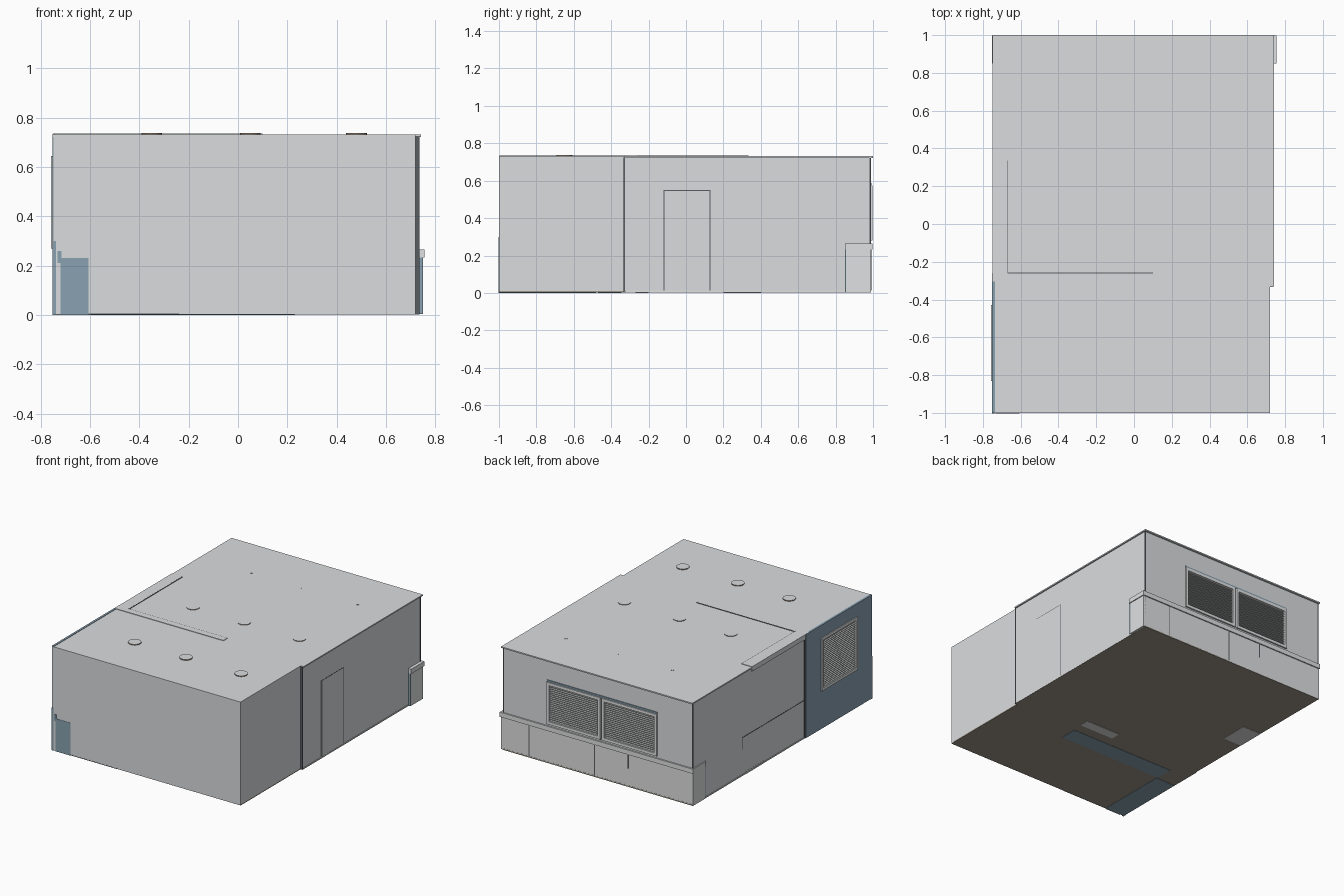
import bpy, bmesh
from mathutils import Matrix, Vector

if "Cube" in bpy.data.objects:
    bpy.data.objects.remove(bpy.data.objects["Cube"])


def material(name, rgb):
    m = bpy.data.materials.new(name)
    m.diffuse_color = (*rgb, 1)
    m.use_nodes = True
    m.node_tree.nodes["Principled BSDF"].inputs["Base Color"].default_value = m.diffuse_color
    return m


WALL = material("pale_grey_paint", (0.70, 0.72, 0.735))
BLUE = material("slate_blue_paint", (0.25, 0.36, 0.44))
FLOOR = material("brown_floor", (0.34, 0.30, 0.245))
TRIM = material("off_white_trim", (0.74, 0.75, 0.76))
DARK = material("dark_joint", (0.10, 0.11, 0.12))
RIM = material("bronze_rim", (0.33, 0.25, 0.19))
GLASS = material("shaded_window", (0.28, 0.29, 0.30))


def finish(name, bm, *mats):
    me = bpy.data.meshes.new(name)
    bm.to_mesh(me)
    bm.free()
    for m in mats:
        me.materials.append(m)
    ob = bpy.data.objects.new(name, me)
    bpy.context.collection.objects.link(ob)
    return ob


def boxes(name, mat, *specs):
    """Each spec is (x0, x1, y0, y1, z0, z1)."""
    bm = bmesh.new()
    for x0, x1, y0, y1, z0, z1 in specs:
        mid = Vector((x0 + x1, y0 + y1, z0 + z1)) / 2
        bmesh.ops.create_cube(bm, size=1, matrix=Matrix.Translation(mid)
                              @ Matrix.Diagonal((x1 - x0, y1 - y0, z1 - z0, 1)))
    return finish(name, bm, mat)


def wall_spec(axis, a0, a1, d0, d1, z0, z1):
    """Box running along x or y, with depth d0..d1 across it."""
    d0, d1 = sorted((d0, d1))
    return (a0, a1, d0, d1, z0, z1) if axis == "x" else (d0, d1, a0, a1, z0, z1)


def wall_with_hole(name, mat, axis, a0, a1, d0, d1, z0, z1, hole):
    h0, h1, b, t = hole
    parts = [(a0, h0, z0, z1), (h1, a1, z0, z1), (h0, h1, z0, b), (h0, h1, t, z1)]
    boxes(name, mat, *[wall_spec(axis, p, q, d0, d1, r, s) for p, q, r, s in parts])


def window(name, axis, a0, a1, z0, z1, outer, inward, w=0.02):
    """Frame, louvre slats and a shaded pane; inward is +1 or -1."""
    d = [outer + inward * k for k in (0, 0.022, 0.008, 0.024, 0.028)]
    frame = [(a0, a0 + w, z0, z1), (a1 - w, a1, z0, z1),
             (a0 + w, a1 - w, z0, z0 + w), (a0 + w, a1 - w, z1 - w, z1)]
    boxes(name + "_frame", TRIM,
          *[wall_spec(axis, p, q, d[0], d[1], r, s) for p, q, r, s in frame])
    n = int((z1 - z0 - 2 * w) / 0.013)
    step = (z1 - z0 - 2 * w) / n
    boxes(name + "_slats", TRIM,
          *[wall_spec(axis, a0 + w, a1 - w, d[2], d[1],
                      z0 + w + i * step, z0 + w + i * step + 0.005) for i in range(n)])
    boxes(name + "_pane", GLASS, wall_spec(axis, a0, a1, d[1], d[4], z0, z1))


# Floor and roof, both stepped in on the right of the front part
boxes("floor", FLOOR, (-0.745, 0.735, -0.33, 0.99, 0.002, 0.01),
      (-0.745, 0.72, -0.999, -0.33, 0.002, 0.01))
boxes("roof", WALL, (-0.75, 0.742, -0.33, 1.0, 0.722, 0.731),
      (-0.75, 0.72, -1.0, -0.33, 0.722, 0.731))

# Walls
boxes("front_wall", WALL, (-0.748, 0.72, -1.0, -0.98, 0.003, 0.722))
boxes("right_wall_front", WALL, (0.70, 0.72, -0.98, -0.33, 0.003, 0.722))
boxes("right_wall_back", WALL, (0.70, 0.733, -0.33, 0.985, 0.003, 0.722))
boxes("left_wall_back", WALL, (-0.744, -0.724, -0.26, 0.985, 0.003, 0.722))
wall_with_hole("back_wall", WALL, "x", -0.744, 0.733, 0.965, 0.987, 0.003, 0.722,
               (-0.46, 0.38, 0.29, 0.565))
wall_with_hole("left_wall_blue", BLUE, "y", -0.998, -0.26, -0.752, -0.737, 0.003, 0.734,
               (-0.82, -0.44, 0.28, 0.635))

# Windows
window("back_window_a", "x", -0.47, -0.04, 0.28, 0.575, 0.998, -1)
window("back_window_b", "x", -0.03, 0.39, 0.28, 0.575, 0.998, -1)
window("left_window", "y", -0.83, -0.43, 0.27, 0.645, -0.758, 1)
boxes("back_window_head", BLUE, (-0.47, 0.39, 0.98, 0.992, 0.576, 0.588))

# Wall joints, corner strips and skirting
boxes("right_step_strip", DARK, (0.715, 0.735, -0.334, -0.325, 0.003, 0.725))
boxes("left_joint_strip", DARK, (-0.748, -0.735, -0.26, -0.252, 0.003, 0.725))
boxes("corner_strips", DARK, (-0.747, -0.738, 0.982, 0.989, 0.003, 0.722),
      (0.728, 0.736, 0.982, 0.989, 0.003, 0.722))
boxes("skirting", TRIM, (0.715, 0.736, -0.32, 0.985, 0.003, 0.012),
      (-0.744, 0.733, 0.97, 0.99, 0.003, 0.012),
      (-0.747, -0.73, -0.25, 0.985, 0.003, 0.012))

# Door in the right wall: dark outline with a flush leaf
boxes("door_outline", DARK, (0.72, 0.7338, -0.12, 0.13, 0.012, 0.55))
boxes("door_leaf", WALL, (0.72, 0.7344, -0.116, 0.126, 0.012, 0.546))

# Back counter whose ends poke through the walls
boxes("back_countertop", TRIM, (-0.752, 0.755, 0.85, 0.997, 0.232, 0.265))
boxes("back_cabinet", TRIM, (-0.748, 0.749, 0.856, 0.989, 0.003, 0.232))
boxes("back_cabinet_front", BLUE, (-0.748, 0.75, 0.85, 0.856, 0.003, 0.232))
boxes("cabinet_joints", DARK,
      *[(x - 0.003, x + 0.003, 0.98, 0.9905, 0.012, 0.23) for x in (0.53, 0.02)],
      (-0.243, -0.237, 0.98, 0.9905, 0.13, 0.23))

# Left counter line seen through the wall
boxes("left_counter_edge", DARK, (-0.7455, -0.73, -0.25, 0.44, 0.268, 0.273),
      (-0.7455, -0.73, 0.436, 0.44, 0.19, 0.273))

# Blue cabinet showing at the front left corner
boxes("front_cabinet_end", BLUE, (-0.72, -0.605, -1.002, -0.95, 0.0, 0.23),
      (-0.732, -0.716, -1.002, -0.95, 0.21, 0.26),
      (-0.752, -0.738, -1.002, -0.98, 0.0, 0.30))
boxes("front_floor_joint", DARK, (-0.605, -0.24, -1.001, -0.98, 0.002, 0.006))

# Furniture bases showing through the floor
boxes("cabinet_bases_blue", BLUE, (-0.60, 0.22, -0.47, -0.345, 0.0, 0.02),
      (-0.745, -0.595, -0.995, -0.48, 0.0, 0.02))
boxes("appliance_bases", TRIM, (-0.04, 0.23, -0.27, -0.20, 0.0, 0.02),
      (-0.745, -0.60, 0.20, 0.40, 0.0, 0.02))

# L-shaped bulkhead just breaking the roof surface
boxes("bulkhead", WALL, (-0.75, 0.10, -0.305, -0.262, 0.70, 0.7345),
      (-0.75, -0.67, -0.262, 0.335, 0.70, 0.7345))
boxes("bulkhead_edge", DARK, (-0.67, 0.10, -0.262, -0.258, 0.70, 0.734),
      (-0.67, -0.666, -0.258, 0.335, 0.70, 0.734))

# Recessed ceiling lights: bronze rim with a pale cap
for row, (y, top) in enumerate([(-0.65, 0.737), (0.0, 0.735), (0.65, 0.7318)]):
    for col, x in enumerate((-0.35, 0.05, 0.48)):
        r = 0.042 if row < 2 else 0.02
        bm = bmesh.new()
        bmesh.ops.create_cone(bm, cap_ends=True, segments=24, radius1=r, radius2=r,
                              depth=0.03, matrix=Matrix.Translation((x, y, top - 0.015)))
        bm.normal_update()
        for f in bm.faces:
            f.material_index = 1 if f.normal.z > 0.5 else 0
        finish(f"ceiling_light_{row}_{col}", bm, RIM, WALL)
